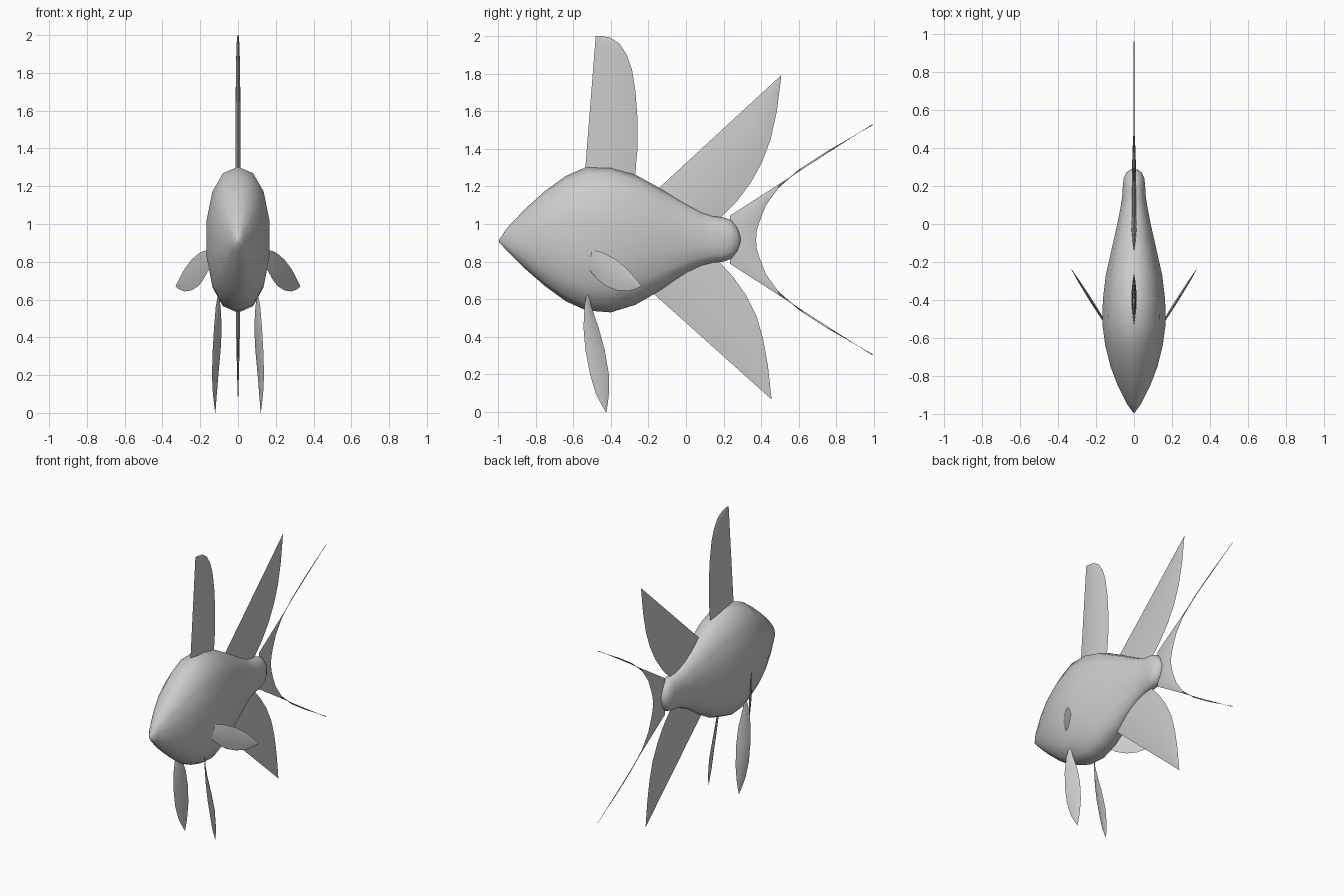
import bpy, math
from mathutils import Vector

if "Cube" in bpy.data.objects:
    bpy.data.objects.remove(bpy.data.objects["Cube"])


def loft(name, rings, angle=40):
    """Skin a list of closed rings and cap both ends."""
    n = len(rings[0])
    verts = [v for ring in rings for v in ring]
    faces = []
    for i in range(len(rings) - 1):
        for j in range(n):
            k = (j + 1) % n
            faces.append((i * n + j, i * n + k, (i + 1) * n + k, (i + 1) * n + j))
    faces.append(tuple(range(n))[::-1])
    faces.append(tuple(range(len(verts) - n, len(verts))))
    me = bpy.data.meshes.new(name)
    me.from_pydata([tuple(v) for v in verts], [], faces)
    ob = bpy.data.objects.new(name, me)
    bpy.context.collection.objects.link(ob)
    bpy.context.view_layer.objects.active = ob
    ob.select_set(True)
    bpy.ops.object.mode_set(mode='EDIT')
    bpy.ops.mesh.select_all(action='SELECT')
    bpy.ops.mesh.normals_make_consistent(inside=False)
    bpy.ops.object.mode_set(mode='OBJECT')
    bpy.ops.object.shade_smooth_by_angle(angle=math.radians(angle))
    ob.select_set(False)
    return ob


def fin(name, lead, trail, normal=(1, 0, 0), thick=0.05):
    """Blade with lens-shaped sections between a leading and a trailing edge."""
    normal = Vector(normal).normalized()
    rings = []
    for a, b in zip(lead, trail):
        a, b = Vector(a), Vector(b)
        half = thick * (b - a).length / 2 + 0.0008
        ts = [0, .15, .35, .6, .82, 1]
        off = [half * math.sin(math.pi * t) for t in ts]
        side1 = [a.lerp(b, t) + normal * o for t, o in zip(ts, off)]
        side2 = [a.lerp(b, t) - normal * o for t, o in zip(ts, off)][1:-1]
        rings.append(side1 + side2[::-1])
    return loft(name, rings)


def mid(pts):
    """Points (y, z) placed on the centre plane."""
    return [(0, y, z) for y, z in pts]


def line(p, q, ts):
    return [(p[0] + (q[0] - p[0]) * t, p[1] + (q[1] - p[1]) * t) for t in ts]


def mirror_x(pts):
    return [(-x, y, z) for x, y, z in pts]


# Body: y, top, bottom, half width
sections = [
    (-.995, .915, .905, .003), (-.95, .98, .855, .036), (-.85, 1.085, .757, .088),
    (-.75, 1.175, .67, .127), (-.64, 1.255, .59, .155), (-.53, 1.303, .54, .17),
    (-.40, 1.303, .53, .168), (-.27, 1.263, .57, .152), (-.13, 1.185, .65, .12),
    (0, 1.11, .735, .09), (.08, 1.065, .775, .074), (.14, 1.043, .793, .064),
    (.20, 1.035, .80, .06), (.24, 1.02, .815, .056), (.27, .985, .85, .042),
    (.285, .95, .885, .025), (.29, .93, .91, .006)]
rings = []
for y, top, bot, w in sections:
    ring = []
    for j in range(14):
        a = 2 * math.pi * j / 14
        s, c = math.sin(a), math.cos(a)
        ring.append((math.copysign(abs(s) ** .9, s) * w, y,
                     (top + bot) / 2 + math.copysign(abs(c) ** .9, c) * (top - bot) / 2))
    rings.append(ring)
loft("body", rings, 60)

# Front dorsal fin
fin("front_dorsal_fin",
    mid(line((-.543, 1.2), (-.48, 2.0), [0, .25, .5, .68, .8, .89, .95, .985, 1])),
    mid([(-.28, 1.15), (-.258, 1.4), (-.257, 1.55), (-.268, 1.7), (-.287, 1.82),
         (-.315, 1.9), (-.355, 1.96), (-.40, 1.99), (-.45, 2.0)]), thick=.1)

# Rear dorsal fin
fin("rear_dorsal_fin",
    mid(line((-.21, 1.13), (.505, 1.79), [0, .12, .25, .4, .55, .7, .85, 1])),
    mid([(.14, .99), (.2, 1.05), (.27, 1.12), (.345, 1.22), (.405, 1.33),
         (.45, 1.45), (.483, 1.6), (.507, 1.79)]), thick=.07)

# Anal fin
fin("anal_fin",
    mid(line((-.24, .69), (.452, .07), [0, .12, .25, .4, .55, .7, .85, 1])),
    mid([(.1, .86), (.175, .80), (.25, .72), (.32, .62), (.375, .51),
         (.41, .39), (.435, .25), (.455, .07)]), thick=.07)

# Forked tail fin
ts = [1, .75, .52, .34, .2, .09, 0]
trail_up = [(.995, 1.527), (.75, 1.387), (.60, 1.29), (.49, 1.19),
            (.425, 1.1), (.39, 1.01), (.375, .96)]
trail_low = [(y, 1.833 - z) for y, z in trail_up]
lead_up = line((.235, 1.045), (.99, 1.53), ts)
lead_low = line((.235, .788), (.99, .303), ts)
fin("tail_fin", mid(lead_up + [(.235, .917)] + lead_low[::-1]),
    mid(trail_up + [(.373, .917)] + trail_low[::-1]), thick=.09)

# Paired fins
pec = [(-.53, .82, .77), (-.505, .86, .745), (-.47, .857, .705), (-.43, .843, .672),
       (-.37, .81, .648), (-.31, .76, .643), (-.265, .705, .655), (-.24, .675, .667)]
pec_lead = [(.165 + (y + .5) * .63, y, t) for y, t, b in pec]
pec_trail = [(.165 + (y + .5) * .63, y, b) for y, t, b in pec]
pel_lead = [(.108, -.53, .62), (.118, -.54, .56), (.127, -.545, .45), (.134, -.535, .33),
            (.138, -.51, .2), (.133, -.48, .1), (.127, -.455, .05), (.12, -.427, 0)]
pel_trail = [(.1, -.515, .62), (.092, -.503, .56), (.086, -.465, .45), (.092, -.432, .33),
             (.104, -.41, .2), (.112, -.41, .1), (.116, -.415, .05), (.12, -.424, 0)]
for side in ("right", "left"):
    s = 1 if side == "right" else -1
    flip = (lambda p: p) if s == 1 else mirror_x
    fin(side + "_pectoral_fin", flip(pec_lead), flip(pec_trail), (s, -.63, 0), .08)
    fin(side + "_pelvic_fin", flip(pel_lead), flip(pel_trail), (s, .4, 0), .12)
